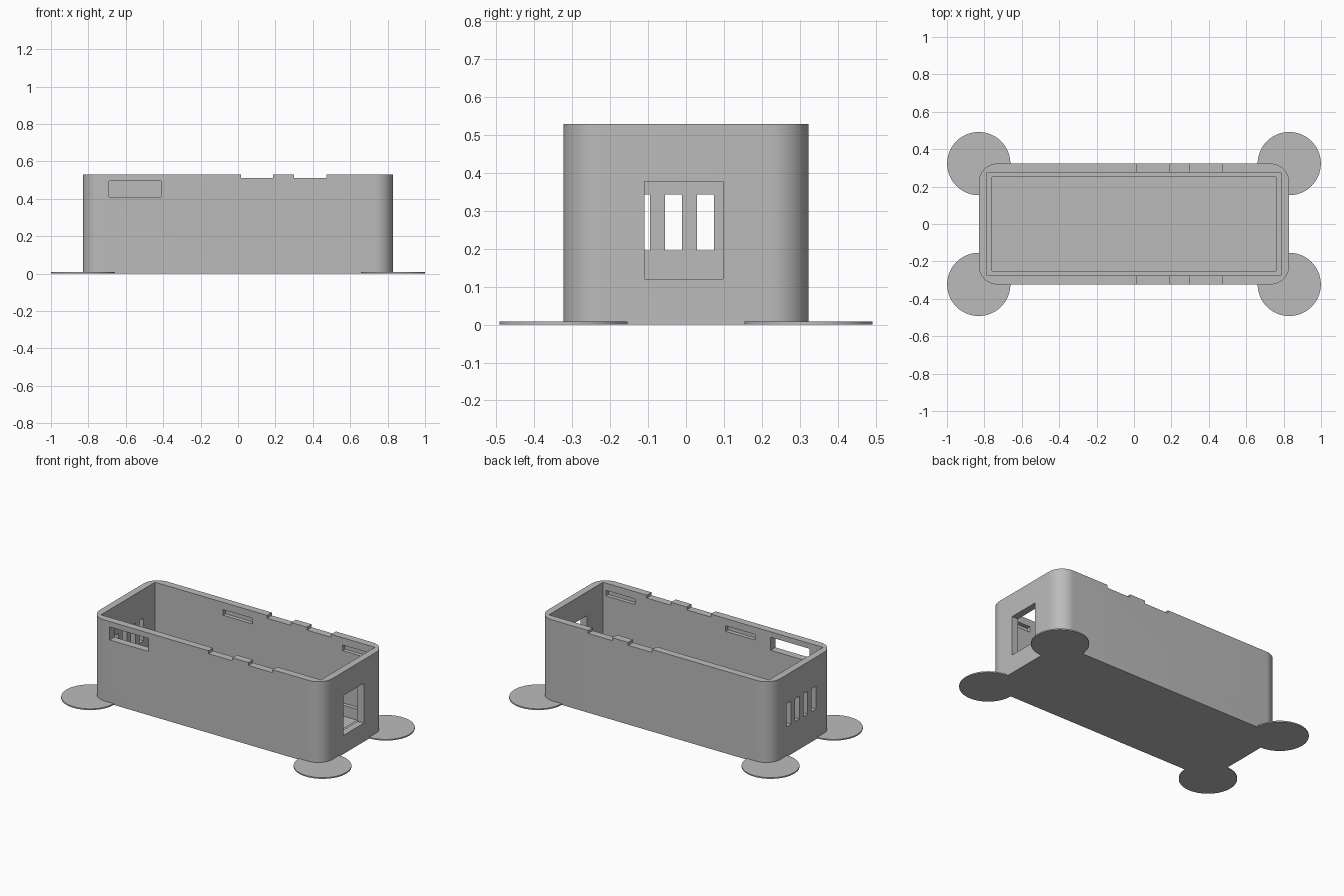
import bpy
import bmesh
import math

cube = bpy.data.objects.get("Cube")
if cube:
    bpy.data.objects.remove(cube, do_unlink=True)

# One plain grey plastic
grey = bpy.data.materials.new("grey_plastic")
grey.use_nodes = True
colour = (0.5, 0.5, 0.5, 1)
grey.diffuse_color = colour
for node in grey.node_tree.nodes:
    if node.type == 'BSDF_PRINCIPLED':
        node.inputs["Base Color"].default_value = colour

HALF_X, HALF_Y, HEIGHT = 0.83, 0.323, 0.53
IN_X, IN_Y = 0.785, 0.275


def add_object(name, bm):
    mesh = bpy.data.meshes.new(name)
    bm.to_mesh(mesh)
    bm.free()
    obj = bpy.data.objects.new(name, mesh)
    bpy.context.collection.objects.link(obj)
    mesh.materials.append(grey)
    return obj


def box(name, xs, ys, zs, corner=0):
    """Box between pairs of limits, with optional rounded upright edges."""
    bm = bmesh.new()
    bmesh.ops.create_cube(bm, size=1)
    for v in bm.verts:
        v.co = [lim[0] if c < 0 else lim[1] for c, lim in zip(v.co, (xs, ys, zs))]
    if corner:
        upright = [e for e in bm.edges
                   if abs(e.verts[0].co.z - e.verts[1].co.z) > 0.1]
        bmesh.ops.bevel(bm, geom=upright, offset=corner, segments=14,
                        profile=0.5, affect='EDGES')
    return add_object(name, bm)


def activate(obj):
    bpy.ops.object.select_all(action='DESELECT')
    obj.select_set(True)
    bpy.context.view_layer.objects.active = obj


def cut(target, xs, ys, zs):
    cutter = box("cutter", xs, ys, zs)
    cutter.hide_render = True
    mod = target.modifiers.new("cut", 'BOOLEAN')
    mod.operation = 'DIFFERENCE'
    mod.solver = 'EXACT'
    mod.object = cutter
    activate(target)
    bpy.ops.object.modifier_apply(modifier=mod.name)
    bpy.data.objects.remove(cutter, do_unlink=True)


# Case body with rounded corners
case = box("case_body", (-HALF_X, HALF_X), (-HALF_Y, HALF_Y), (0, HEIGHT), 0.1)

# Main cavity, then the narrower well that leaves a support ledge
cut(case, (-IN_X, IN_X), (-IN_Y, IN_Y), (0.11, 0.7))
cut(case, (-0.76, 0.76), (-0.25, 0.25), (0.04, 0.2))

# Notches across both long rims
for x0, x1 in ((0.015, 0.187), (0.3, 0.473)):
    cut(case, (x0, x1), (-0.5, 0.5), (0.511, 0.7))

# Snap recesses inside both long walls
for x0 in (-0.3, 0.555):
    cut(case, (x0, x0 + 0.21), (-0.3, 0.3), (0.447, 0.483))

# Front window
cut(case, (-0.69, -0.412), (-0.5, -0.2), (0.411, 0.495))

# Port opening at one end
cut(case, (0.7, 0.9), (-0.11, 0.098), (0.12, 0.377))

# Vent slots at the other end
for i in range(4):
    y = 0.137 - 0.085 * i
    cut(case, (-0.9, -0.7), (y - 0.0225, y + 0.0225), (0.195, 0.343))

activate(case)
bpy.ops.object.shade_smooth_by_angle(angle=math.radians(30))

# Thin round pads at the corners
for sx, side in ((-1, "right"), (1, "left")):
    for sy, end in ((-1, "front"), (1, "back")):
        bm = bmesh.new()
        bmesh.ops.create_cone(bm, cap_ends=True, segments=64, radius1=0.169,
                              radius2=0.169, depth=0.008)
        pad = add_object(f"{end}_{side}_corner_pad", bm)
        pad.location = (sx * HALF_X, sy * HALF_Y, 0.004)
        activate(pad)
        bpy.ops.object.shade_smooth_by_angle(angle=math.radians(30))
